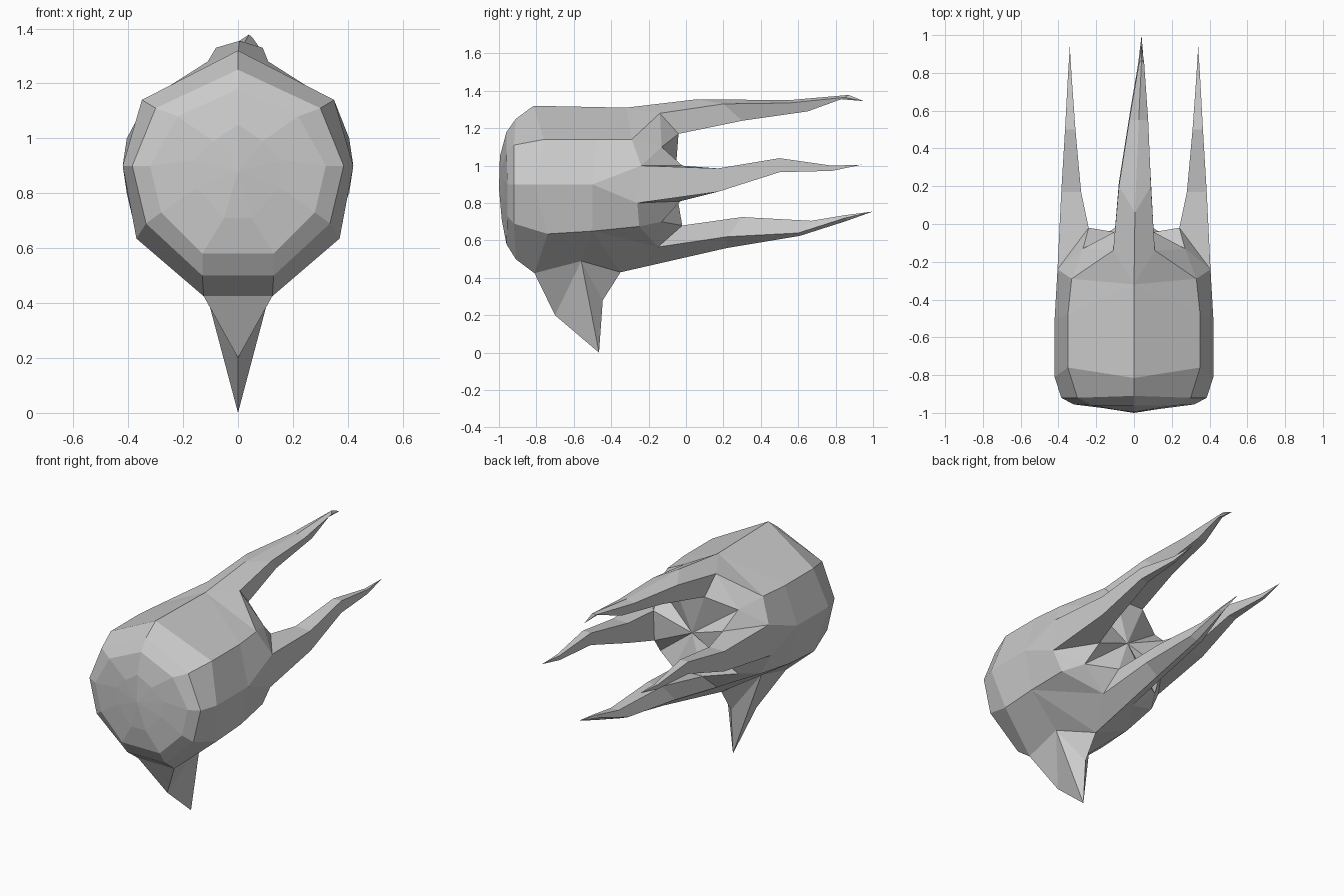
import bpy, bmesh

if "Cube" in bpy.data.objects:
    bpy.data.objects.remove(bpy.data.objects["Cube"])

grey = bpy.data.materials.new("stone_grey")
grey.diffuse_color = (0.6, 0.6, 0.6, 1)
grey.use_nodes = True
grey.node_tree.nodes["Principled BSDF"].inputs["Base Color"].default_value = grey.diffuse_color


def flip(p):
    return (-p[0], p[1], p[2])


def build(name, faces, mirror=False):
    """Weld a list of polygons into one flat-shaded object."""
    if mirror:
        faces = faces + [[flip(p) for p in reversed(f)] for f in faces]
    bm = bmesh.new()
    for f in faces:
        bm.faces.new([bm.verts.new(p) for p in f])
    bmesh.ops.remove_doubles(bm, verts=bm.verts[:], dist=1e-4)
    bmesh.ops.recalc_face_normals(bm, faces=bm.faces[:])
    me = bpy.data.meshes.new(name)
    bm.to_mesh(me)
    bm.free()
    me.materials.append(grey)
    ob = bpy.data.objects.new(name, me)
    bpy.context.collection.objects.link(ob)
    return ob


def loft(rings, tip):
    """Skin closed rings of equal length and finish in a point."""
    faces = []
    n = len(rings[0])
    for a, b in zip(rings, rings[1:]):
        for i in range(n):
            j = (i + 1) % n
            faces.append([a[i], a[j], b[j], b[i]])
    last = rings[-1]
    faces += [[last[i], last[(i + 1) % n], tip] for i in range(n)]
    return faces


# Nose and shell: half rings from top to bottom, nose first
nose = (0, -1.0, 0.88)
half = [
    [(0, -.995, 1.05), (.09, -.985, .99), (.16, -.975, .92), (.15, -.975, .82), (.05, -.985, .71)],
    [(0, -.96, 1.18), (.22, -.96, 1.08), (.32, -.955, .9), (.28, -.955, .73), (.13, -.96, .58)],
    [(0, -.91, 1.25), (.30, -.92, 1.11), (.385, -.92, .9), (.335, -.92, .69), (.13, -.91, .5)],
    [(0, -.815, 1.32), (.35, -.76, 1.14), (.42, -.81, .9), (.37, -.74, .635), (.125, -.81, .425)],
]
body = []
for i in range(4):
    body.append([nose, half[0][i], half[0][i + 1]])
    for a, b in zip(half, half[1:]):
        body.append([a[i], a[i + 1], b[i + 1], b[i]])
Tc, Uc, Mc, Lc, Bc = half[-1]

# Rear half of the shell
T0, Ud, Md = (0, -.32, 1.31), (.35, -.48, 1.14), (.42, -.5, .9)
Ld, Bd, B0 = (.37, -.5, .65), (.13, -.56, .49), (0, -.35, .43)
U2, Mu, Ml, L2 = (.33, -.29, 1.14), (.405, -.24, 1.0), (.405, -.26, .8), (.345, -.25, .675)
S, P, Q, R = (.11, -.14, 1.28), (.27, -.13, 1.10), (.10, -.04, 1.17), (.24, -.02, 1.0)
S2, P2, Q2, R2 = (.11, -.15, .565), (.27, -.13, .70), (.10, -.02, .68), (.24, -.03, .81)
hub = (0, -.06, .91)
body += [
    [Tc, Uc, Ud, T0], [T0, Ud, U2], [T0, U2, S], [Uc, Mc, Md, Ud],
    [Ud, Md, Mu, U2], [Md, Ml, Mu], [Mc, Lc, Ld, Md], [Md, Ld, L2, Ml],
    [Lc, Bc, Bd, Ld], [Ld, Bd, B0], [Ld, B0, S2], [Ld, S2, L2],
    # notches between the claws
    [S, U2, P], [S, P, Q], [U2, Mu, P], [P, Mu, R],
    [L2, P2, Ml], [P2, R2, Ml], [L2, S2, P2], [S2, Q2, P2],
    # rear cap fan
    [hub, Q, P], [hub, P, R], [hub, R, R2], [hub, R2, P2], [hub, P2, Q2],
]
# Faces bridging the centre line
centre = [(0, y, z) for y, z in ((-.985, .71), (-.96, .58), (-.91, .5), (-.81, .425), (-.56, .49))]
strip = [half[0][4], half[1][4], half[2][4], Bc, Bd]
body.append([nose, half[0][4], centre[0]])
for i in range(4):
    body.append([strip[i], strip[i + 1], centre[i + 1], centre[i]])
body += [[Bd, B0, centre[4]],
         [hub, (0, Q[1], Q[2]), Q], [hub, Q2, (0, Q2[1], Q2[2])]]
build("shell", body, mirror=True)


# Upper and lower claws: five-sided section of ridge, two sides, two inner edges
def claw_ring(cx, w, ridge, side, inner):
    return [(cx, *ridge), (cx + w, *side), (cx + w * .6, *inner),
            (cx - w * .6, *inner), (cx - w, *side)]


upper = [
    [T0, S, Q, flip(Q), flip(S)],
    claw_ring(.005, .085, (.06, 1.355), (.2, 1.33), (.3, 1.24)),
    claw_ring(.025, .05, (.55, 1.35), (.55, 1.335), (.65, 1.29)),
    claw_ring(.04, .014, (.87, 1.378), (.85, 1.365), (.83, 1.355)),
]
build("upper_claw", loft(upper, (.04, .95, 1.345)))

lower = [
    [B0, S2, Q2, flip(Q2), flip(S2)],
    claw_ring(.005, .085, (.22, .56), (.22, .62), (.3, .725)),
    claw_ring(.025, .045, (.61, .625), (.6, .64), (.67, .705)),
    claw_ring(.037, .015, (.86, .705), (.85, .72), (.85, .735)),
]
build("lower_claw", loft(lower, (.04, 1.0, .755)))

# Side claws: four-sided section
side = [[Mu, Ml, R2, R]]
for y, xo, xi, zu, zl in ((.17, .385, .28, .985, .86), (.5, .365, .31, 1.04, .965),
                          (.78, .35, .33, 1.0, .972)):
    side.append([(xo, y, zu), (xo, y, zl), (xi, y, zl), (xi, y, zu)])
claw = loft(side, (.34, .94, 1.005))
build("right_claw", claw)
build("left_claw", [[flip(p) for p in f] for f in claw])

# Keel fin under the shell
front, bend, tip, heel = (0, -.81, .425), (0, -.7, .2), (0, -.465, 0), (0, -.445, .28)
build("keel_fin", [
    [front, Bc, bend], [Bc, Bd, bend], [bend, Bd, tip], [Bd, heel, tip],
    [Bd, B0, heel], [front, centre[4], Bd, Bc], [centre[4], B0, Bd],
], mirror=True)
